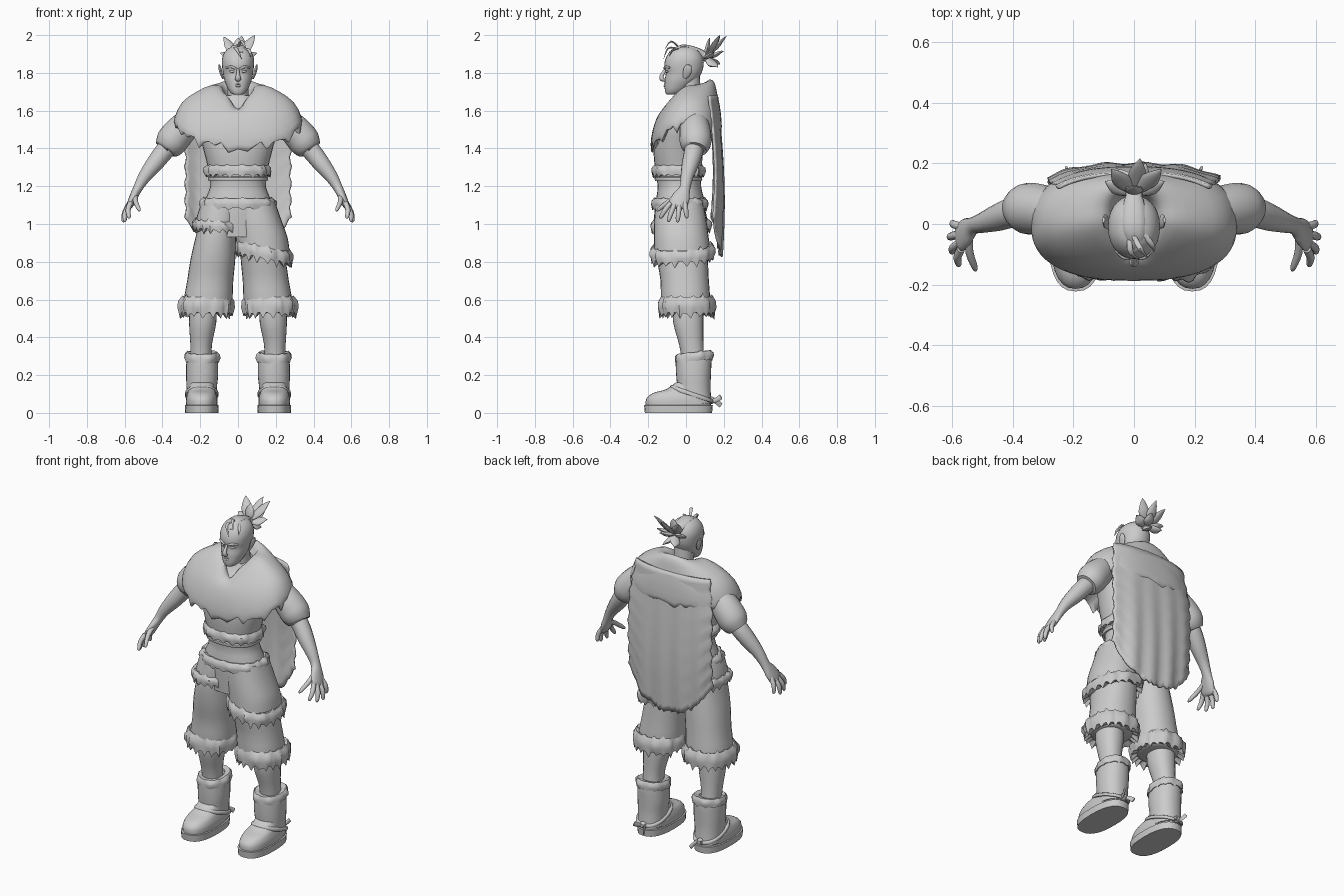
import bpy, bmesh, math, random
from mathutils import Vector

random.seed(7)
TAU = math.tau


def spline(rows, n):
    """Catmull-Rom interpolation through tuples of numbers."""
    out = []
    for i in range(len(rows) - 1):
        a, b, c, d = (rows[min(max(i + k, 0), len(rows) - 1)] for k in (-1, 0, 1, 2))
        for s in range(n):
            t = s / n
            out.append([.5 * (2 * q + (r - p) * t + (2 * p - 5 * q + 4 * r - w) * t * t
                              + (3 * q - p - 3 * r + w) * t ** 3) for p, q, r, w in zip(a, b, c, d)])
    return out + [list(rows[-1])]


def skin(name, rows, closed=True, cap=True, loop=False, mirror=False, angle=50):
    """Bridge rows of points into one smooth-shaded object."""
    bm = bmesh.new()
    vs = [[bm.verts.new(p) for p in row] for row in rows]
    m, n = len(vs), len(vs[0])
    for i in range(m if loop else m - 1):
        for j in range(n if closed else n - 1):
            i2, j2 = (i + 1) % m, (j + 1) % n
            bm.faces.new((vs[i][j], vs[i][j2], vs[i2][j2], vs[i2][j]))
    if cap and closed and not loop:
        bm.faces.new(vs[0])
        bm.faces.new(vs[-1])
    bmesh.ops.recalc_face_normals(bm, faces=bm.faces)
    me = bpy.data.meshes.new(name)
    bm.to_mesh(me)
    bm.free()
    me.shade_smooth()
    me.set_sharp_from_angle(angle=math.radians(angle))
    ob = bpy.data.objects.new(name, me)
    bpy.context.collection.objects.link(ob)
    if mirror:
        mod = ob.modifiers.new("mirror", 'MIRROR')
        mod.use_mirror_merge = False
    return ob


def sup(v, p):
    return math.copysign(abs(v) ** (2 / p), v)


def loft(name, rings, n=3, seg=28, p=2.2, **kw):
    """Stack horizontal super-ellipses: (cx, cy, z, rx, ry)."""
    rows = [[(cx + rx * sup(math.cos(TAU * k / seg), p), cy + ry * sup(math.sin(TAU * k / seg), p), z)
             for k in range(seg)] for cx, cy, z, rx, ry in spline(rings, n)]
    return skin(name, rows, **kw)


def tube(name, pts, n=3, seg=12, ref=(0, 1, 0), **kw):
    """Sweep an ellipse along a path: (x, y, z, r along ref, r across)."""
    pts = spline([q if len(q) == 5 else (*q, q[3]) for q in pts], n)
    rows = []
    for i, q in enumerate(pts):
        t = Vector(pts[min(i + 1, len(pts) - 1)][:3]) - Vector(pts[max(i - 1, 0)][:3])
        t.normalize()
        u = Vector(ref) - t * t.dot(Vector(ref))
        u.normalize()
        v = t.cross(u)
        rows.append([Vector(q[:3]) + u * q[3] * math.cos(TAU * k / seg) + v * q[4] * math.sin(TAU * k / seg)
                     for k in range(seg)])
    return skin(name, rows, **kw)


def fur(name, c, rx, ry, h, t=.02, jag=.025, tilt=(0, 0), seg=60, **kw):
    """Lumpy ring of tufts with ragged edges."""
    rows = []
    for k in range(seg):
        a = TAU * k / seg
        ca, sa = sup(math.cos(a), 2.3), sup(math.sin(a), 2.3)
        low = jag * (random.uniform(.5, 1.3) if k % 3 == 1 else random.uniform(-.2, .2))
        top = jag * (random.uniform(.2, .7) if k % 4 == 2 else 0)
        lump = 1 + (random.uniform(-.3, .3) + .25 * math.sin(k * 1.1)) * (jag > 0)
        prof = [(-.025, h * .35), (t * .2, h * .5 + top), (t * lump, h * .25), (t * 1.1 * lump, -h * .15),
                (t * .8, -h * .5 - low), (-.025, -h * .35)]
        rows.append([(c[0] + (rx + d) * ca, c[1] + (ry + d) * sa,
                      c[2] + z + tilt[0] * ca * rx + tilt[1] * sa * ry) for d, z in prof])
    return skin(name, rows, loop=True, **kw)


# Torso, waist and hips
loft("torso", [(0, -.03, .93, .17, .12), (0, -.03, 1.1, .18, .13), (0, -.035, 1.2, .147, .115),
               (0, -.04, 1.3, .16, .125), (0, -.04, 1.42, .19, .13), (0, -.01, 1.55, .22, .12),
               (0, .03, 1.64, .12, .08), (0, .03, 1.68, .07, .06)])
fur("chest_fur_trim", (0, -.04, 1.285), .158, .122, .05, .018, .014)
fur("waist_band", (0, -.04, 1.24), .146, .113, .025, .012, 0)
fur("belt_fur_trim", (0, -.035, 1.11), .178, .13, .05, .02, .016)

# Trousers with fur cuffs, shins
loft("trouser_leg", [(.09, -.03, 1.1, .095, .12), (.115, -.03, .95, .105, .135), (.132, -.02, .82, .118, .135),
                     (.147, -.007, .7, .122, .128), (.162, .0, .56, .128, .13), (.165, .01, .53, .09, .1)], mirror=True)
fur("trouser_fur_cuff", (.168, .005, .57), .124, .13, .085, .02, .028, mirror=True)
loft("shin", [(.183, .01, .6, .07, .08), (.187, .012, .48, .072, .08), (.195, .028, .36, .057, .064),
              (.195, .04, .26, .055, .06)], mirror=True)

# Uneven wrap skirt: long over one thigh, short over the other
loft("long_wrap_skirt", [(.09, -.035, 1.12, .105, .125), (.105, -.03, 1.02, .125, .138),
                         (.125, -.025, .93, .137, .145), (.135, -.02, .86, .138, .15)])
fur("long_wrap_fur_hem", (.137, -.018, .855), .134, .15, .06, .018, .028, tilt=(-.22, .05))
loft("short_wrap_skirt", [(-.09, -.035, 1.12, .1, .125), (-.1, -.03, 1.05, .115, .138), (-.112, -.028, .99, .115, .145)])
fur("short_wrap_fur_hem", (-.115, -.027, .995), .11, .142, .045, .017, .022, tilt=(-.05, .03))

# Boots
loft("boot_sole", [(.192, -.04, 0, .088, .178), (.192, -.04, .04, .09, .182), (.192, -.04, .042, .08, .17)],
     n=1, p=2.5, mirror=True)
loft("boot_foot", [(.192, -.04, .04, .083, .173), (.192, -.04, .075, .083, .17), (.192, -.03, .105, .075, .145),
                   (.192, .005, .125, .07, .11), (.192, .035, .16, .066, .09)], p=2.4, mirror=True)
loft("boot_shaft", [(.192, .045, .05, .078, .09), (.192, .042, .13, .08, .088), (.19, .04, .2, .085, .092),
                    (.19, .04, .28, .083, .095), (.19, .04, .31, .078, .09)], mirror=True)
fur("boot_cuff", (.19, .042, .298), .078, .088, .045, .013, .008, tilt=(0, .12), seg=36, mirror=True)
fur("boot_strap", (.192, .03, .1), .079, .105, .022, .009, 0, tilt=(0, -.35), seg=36, mirror=True)
for dx, z in ((-.035, .04), (.03, .085)):
    tube("boot_strap_end", [(.192, .11, .07, .014, .006), (.192 + dx * .5, .15, .065, .012, .006),
                            (.192 + dx, .185, z, .014, .005)], ref=(0, 0, 1), seg=8, mirror=True)
tube("boot_strap_knot", [(.192, .12, .067, .01), (.192, .135, .067, .02), (.192, .155, .067, .01)],
     ref=(0, 0, 1), mirror=True)

# Arms and hands
tube("sleeve", [(.22, .04, 1.58, .06), (.28, .045, 1.52, .078), (.33, .05, 1.465, .085), (.36, .05, 1.425, .082),
                (.385, .047, 1.395, .062), (.375, .047, 1.405, .045)], seg=20, mirror=True)
tube("forearm", [(.32, .045, 1.46, .05), (.39, .04, 1.385, .05), (.445, .022, 1.315, .045), (.495, .005, 1.25, .034),
                 (.53, -.006, 1.19, .029, .025), (.552, -.025, 1.145, .046, .022), (.572, -.045, 1.1, .048, .018),
                 (.58, -.05, 1.085, .03, .01)], seg=16, mirror=True)
for base, tip in (((.57, -.008, 1.115), (.6, .005, 1.03)), ((.576, -.035, 1.1), (.61, -.045, 1.01)),
                  ((.575, -.062, 1.1), (.602, -.095, 1.012)), ((.57, -.083, 1.11), (.578, -.138, 1.03)),
                  ((.545, -.035, 1.155), (.522, -.155, 1.07))):
    a, b = Vector(base), Vector(tip)
    mid = a.lerp(b, .5) + Vector((.008, 0, .004))
    tube("finger", [(*a, .014), (*mid, .0135), (*a.lerp(b, .9), .01), (*b, .003)], seg=8, ref=(0, 1, .3), mirror=True)

# Fur mantle around the shoulders: rings of (rx, front y, back y, side z, front z, back z, v-neck, jag)
mantle = [(.065, -.045, .09, 1.67, 1.6, 1.7, .02, 0), (.085, -.07, .125, 1.725, 1.665, 1.765, .06, 0),
          (.14, -.11, .152, 1.735, 1.625, 1.745, .02, 0), (.22, -.145, .165, 1.70, 1.58, 1.69, 0, 0),
          (.295, -.17, .18, 1.645, 1.52, 1.62, 0, 0), (.335, -.185, .188, 1.57, 1.455, 1.55, 0, .2),
          (.335, -.185, .188, 1.53, 1.42, 1.505, 0, 1), (.31, -.165, .17, 1.535, 1.43, 1.51, 0, 1),
          (.24, -.12, .14, 1.58, 1.5, 1.56, 0, 0)]
seg = 64
ragged = [random.uniform(-.012, .012) - (.025 if k % 5 == 2 else 0) for k in range(seg)]
rows = []
for rx, yf, yb, zs, zf, zb, vee, jag in spline(mantle, 2):
    row = []
    for k in range(seg):
        ca, sa = math.cos(TAU * k / seg), math.sin(TAU * k / seg)
        x, s = rx * sup(ca, 2.5), sup(sa, 2.5)
        y = (yf + yb) / 2 + (yb - yf) / 2 * s
        z = zs + ((zb if sa > 0 else zf) - zs) * abs(sa) ** 1.3
        if sa < 0:
            z -= vee * math.exp(-(x / .035) ** 2) + jag * .03 * math.exp(-((x - .02) / .06) ** 2)
        row.append((x, y, z + jag * ragged[k]))
    rows.append(row)
skin("shoulder_mantle", rows, cap=False, angle=60)

# Long cape hanging down the back with soft folds and a ragged rounded hem
cols, steps = 36, 24
edge = [random.uniform(-.012, .012) for _ in range(cols + 1)]
rows = []
for i in range(steps + 1):
    t, row = i / steps, []
    for j in range(cols + 1):
        u = 2 * j / cols - 1
        bottom = .835 + .21 * abs(u) ** 2.6 + edge[j]
        z = 1.68 + (bottom - 1.68) * t
        x = u * (.25 + .03 * min(1, t * 3) + .006 * math.sin(i * 1.9))
        y = .17 + .035 * math.sin(min(t * 1.3, 1) * 1.6) - .045 * abs(u) ** 3 + .006 * math.sin(u * 14) * t - .015 * t ** 4
        row.append((x, y, z))
    rows.append(row)
cape = skin("back_cape", rows, closed=False)
cape.modifiers.new("thickness", 'SOLIDIFY').thickness = .012

# Neck and head from rings of (z, half width, front y, back y)
tube("neck", [(0, .035, 1.6, .065), (0, .025, 1.68, .056), (0, .015, 1.78, .058)], seg=20)
head = [(1.685, .015, -.1, -.06), (1.69, .034, -.107, -.03), (1.71, .05, -.112, .0), (1.735, .062, -.113, .03),
        (1.765, .073, -.112, .062), (1.8, .08, -.107, .082), (1.832, .084, -.115, .092), (1.87, .085, -.11, .093),
        (1.905, .074, -.092, .08), (1.93, .05, -.065, .055), (1.942, .015, -.025, .02)]
loft("head", [(0, (f + b) / 2, z, w, (b - f) / 2) for z, w, f, b in head], p=2.15)
tube("nose", [(0, -.1, 1.83, .006, .006), (0, -.117, 1.805, .009, .008), (0, -.13, 1.78, .011, .013),
              (0, -.125, 1.766, .012, .016), (0, -.112, 1.762, .006, .01)], seg=10)
tube("brow", [(.012, -.113, 1.822, .006), (.035, -.109, 1.832, .007), (.062, -.085, 1.828, .005)], seg=8, mirror=True)
tube("eye", [(.018, -.103, 1.806, .003), (.032, -.101, 1.807, .007), (.047, -.093, 1.808, .003)], seg=8, mirror=True)
for z, r in ((1.741, .0045), (1.731, .006)):
    tube("lip", [(-.026, -.1, z, .002), (0, -.113, z, r), (.026, -.1, z, .002)], seg=8)
tube("ear", [(.08, -.008, 1.772, .009, .005), (.087, .002, 1.79, .018, .007), (.095, .01, 1.82, .023, .008),
             (.1, .014, 1.843, .01, .004)], mirror=True)

# Hair: swept crest, forelocks and a spiky tied tail
tube("hair_crest", [(.01, -.085, 1.905, .02, .008), (0, -.02, 1.94, .035, .01), (0, .06, 1.92, .035, .014),
                    (0, .1, 1.885, .025, .025)], ref=(1, 0, 0))
for pts in ([(0, -.04, 1.938), (.02, -.08, 1.967), (.045, -.112, 1.925)],
            [(-.015, -.05, 1.93), (-.01, -.095, 1.93), (.02, -.118, 1.875)],
            [(.03, -.03, 1.93), (.06, -.07, 1.92), (.066, -.09, 1.885)]):
    tube("forelock", [(*q, w, w * .5) for q, w in zip(pts, (.008, .009, .001))], ref=(1, 0, 0), seg=8)
tube("hair_tie", [(0, .085, 1.88, .022), (0, .1, 1.887, .03), (0, .12, 1.893, .022)], ref=(1, 0, 0))
root = Vector((0, .1, 1.885))
for tip in ((-.075, .18, 1.99), (.02, .215, 1.995), (.09, .18, 2.0), (.0, .125, 1.985), (-.095, .14, 1.905),
            (.1, .14, 1.905), (.04, .2, 1.915), (-.05, .18, 1.845), (.04, .17, 1.83)):
    d = Vector(tip) - root
    side = d.cross(Vector((0, .5, -1)))
    tube("hair_spike", [(*root, .008), (*(root + d * .5 + Vector((0, 0, -.006))), .03, .013),
                        (*(root + d * .8), .018, .008), (*tip, .001)], ref=side, seg=10)
